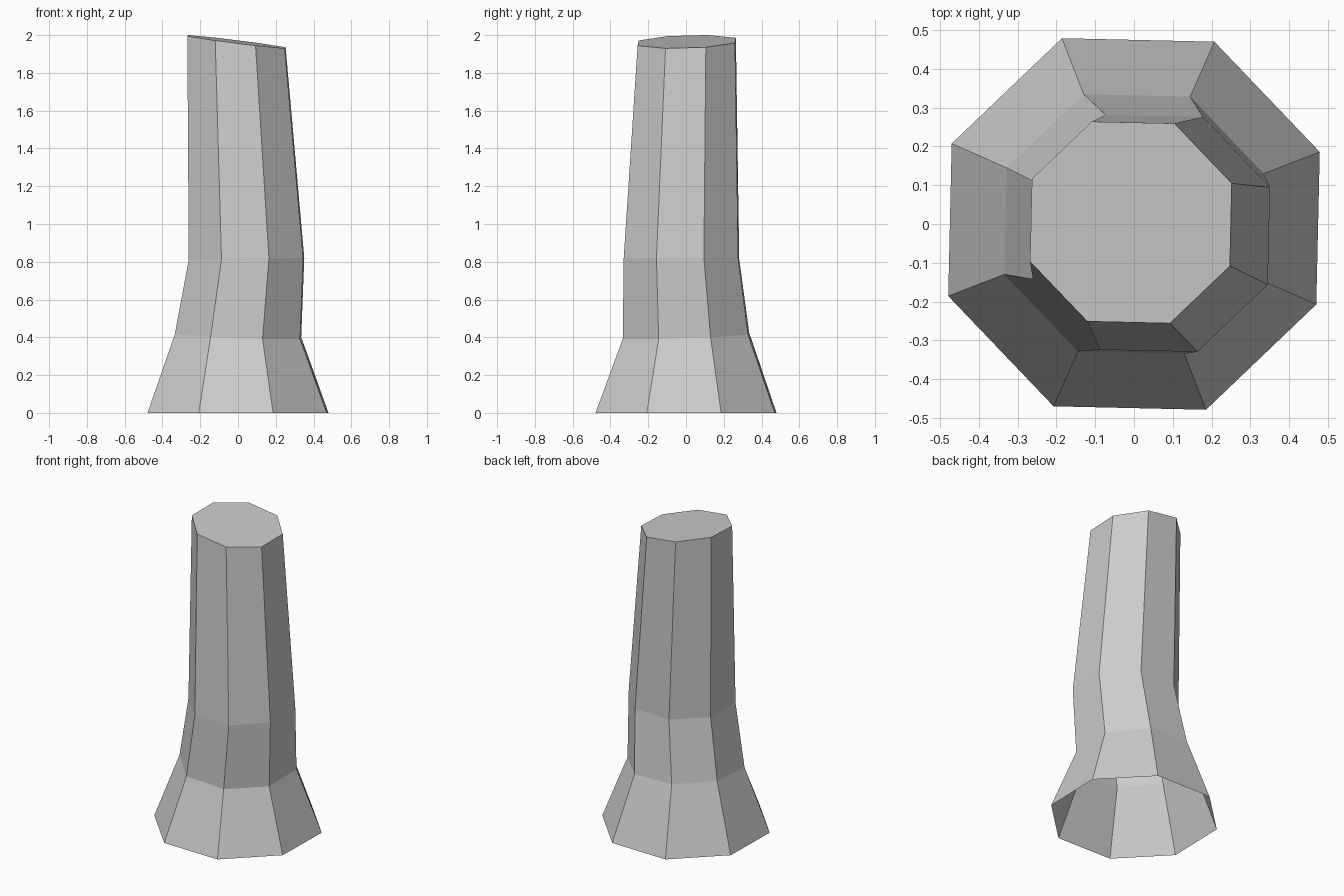
import bpy, bmesh
from math import cos, sin, radians

if "Cube" in bpy.data.objects:
    bpy.data.objects.remove(bpy.data.objects["Cube"])

SIDES = 8
TWIST = radians(21.2)

# rings: centre x, centre y, radius, centre height, height slope along x, along y
RINGS = [
    (0.0, 0.0, 0.514, 0.0, 0.0, 0.0),
    (0.0, 0.0, 0.359, 0.408, -0.035, 0.035),
    (0.045, -0.024, 0.328, 0.815, 0.015, 0.0),
    (-0.008, 0.004, 0.279, 1.964, -0.125, 0.03),
]


def add_ring(bm, cx, cy, r, z, sx, sy):
    verts = []
    for i in range(SIDES):
        a = TWIST + radians(360 / SIDES) * i
        x, y = cx + r * cos(a), cy + r * sin(a)
        verts.append(bm.verts.new((x, y, z + sx * x + sy * y)))
    return verts


# leaning octagonal post with a flared, open foot and a slanted top
bm = bmesh.new()
rings = [add_ring(bm, *r) for r in RINGS]
for low, high in zip(rings, rings[1:]):
    for i in range(SIDES):
        j = (i + 1) % SIDES
        bm.faces.new((low[i], low[j], high[j], high[i]))
bm.faces.new(rings[-1])

mesh = bpy.data.meshes.new("trunk_post")
bm.to_mesh(mesh)
bm.free()
post = bpy.data.objects.new("trunk_post", mesh)
bpy.context.collection.objects.link(post)
